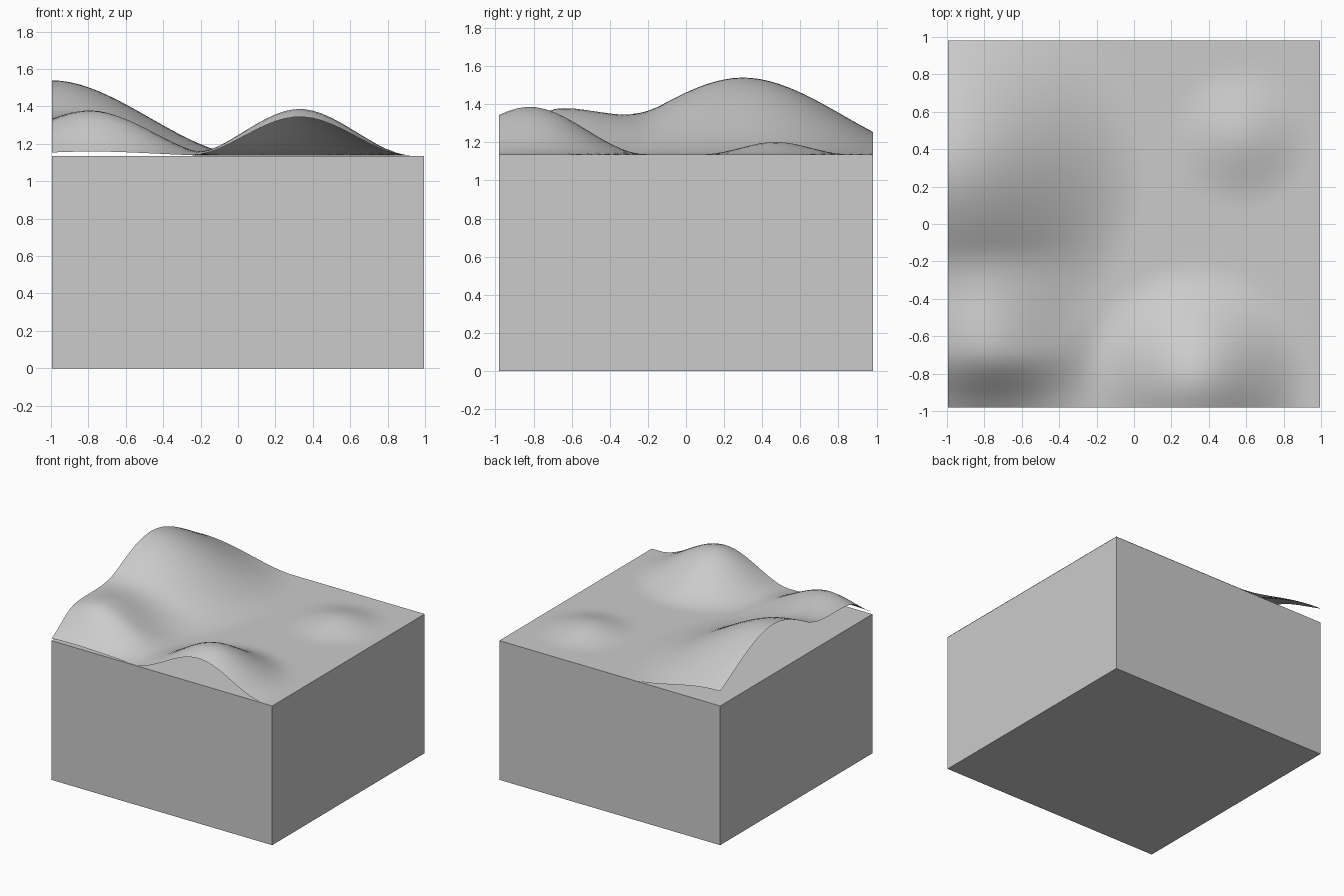
import bpy, bmesh

if "Cube" in bpy.data.objects:
    bpy.data.objects.remove(bpy.data.objects["Cube"])

HX, HY, TOP = 0.995, 0.98, 1.135


def fall(t):
    # smooth proportional-edit style falloff, 1 at centre and 0 at the rim
    t = max(0.0, 1.0 - abs(t))
    return 3 * t * t - 2 * t ** 3


# round hills: centre x, centre y, height, radius
HILLS = [(-1.0, 0.30, 0.403, 1.06),
         (0.33, -0.82, 0.25, 0.61),
         (0.57, 0.47, 0.066, 0.38)]


def height(x, y):
    h = sum(a * fall(((x - cx) ** 2 + (y - cy) ** 2) ** 0.5 / r)
            for cx, cy, a, r in HILLS)
    # front-left hill, steeper toward the front edge
    dy = y + 0.68
    h += 0.236 * fall((x + 0.78) / 0.68) * fall(dy / (0.56 if dy > 0 else 0.37))
    return h


def add_object(name, bm):
    mesh = bpy.data.meshes.new(name)
    bm.to_mesh(mesh)
    bm.free()
    ob = bpy.data.objects.new(name, mesh)
    bpy.context.collection.objects.link(ob)
    return ob


# solid ground block
bm = bmesh.new()
bmesh.ops.create_cube(bm, size=1)
for v in bm.verts:
    v.co.x *= 2 * HX
    v.co.y *= 2 * HY
    v.co.z = (v.co.z + 0.5) * TOP
add_object("ground_block", bm)

# open hilly sheet lying on the block
bm = bmesh.new()
bmesh.ops.create_grid(bm, x_segments=40, y_segments=40, size=1)
for v in bm.verts:
    v.co.x *= HX
    v.co.y *= HY
    v.co.z = TOP + 0.002 + height(v.co.x, v.co.y)
for f in bm.faces:
    f.smooth = True
add_object("terrain_surface", bm)
